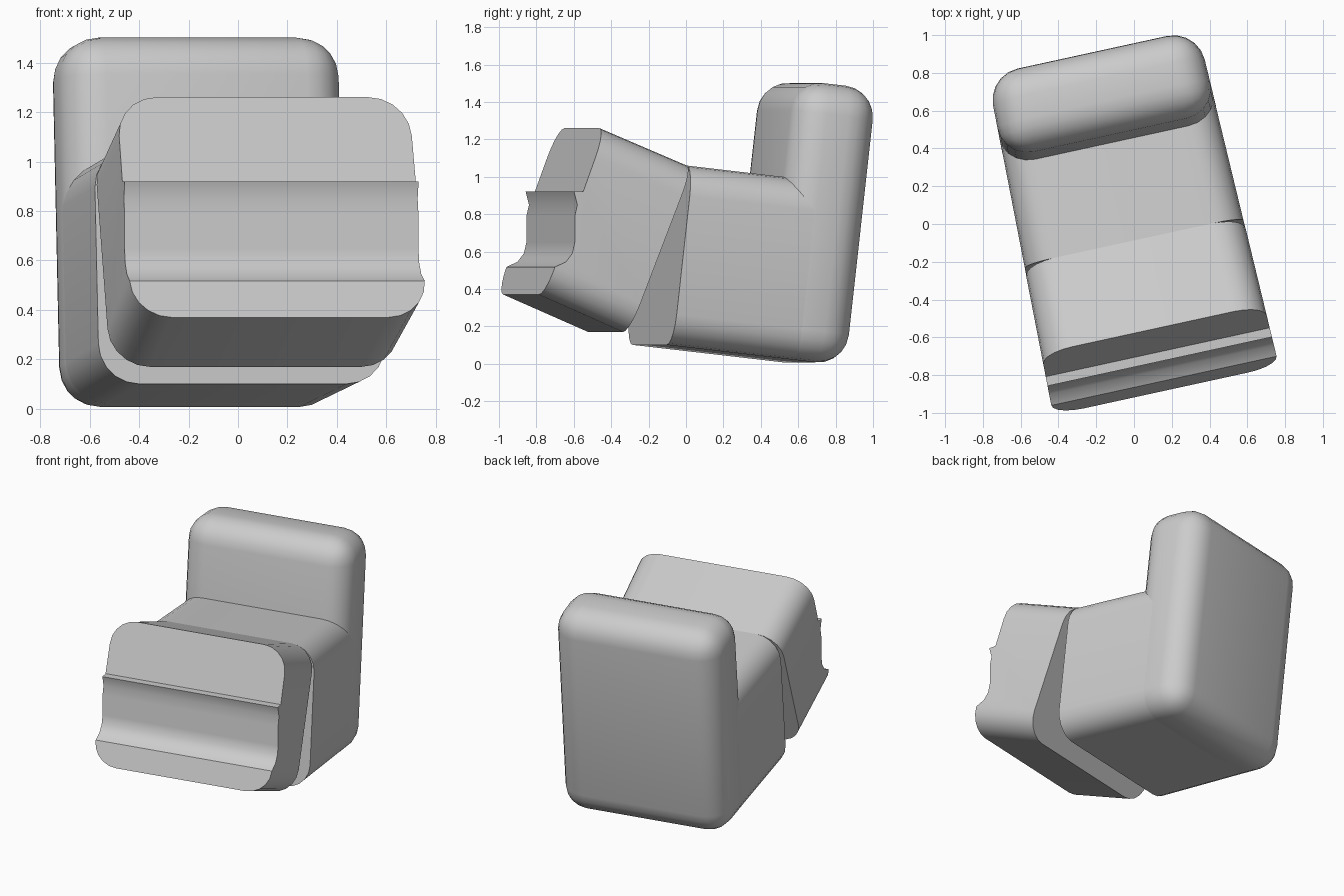
import bpy, bmesh, math

if "Cube" in bpy.data.objects:
    bpy.data.objects.remove(bpy.data.objects["Cube"])

TURN = math.radians(12.3)     # whole model is turned about z
LEAN = math.radians(6.5)      # seat and backrest lean backwards
HINGE = (-0.085, 1.06)        # seat front top edge (depth, height)
RADIUS, SEGS = 0.165, 5


def lean(p, q):
    """Seat coordinates (back, up) measured from the hinge -> (depth, height)."""
    c, s = math.cos(LEAN), math.sin(LEAN)
    return (HINGE[0] + p * c + q * s, HINGE[1] - p * s + q * c)


def prism(name, profile, round_sides=None, inset=0.0):
    """Extrude a side profile across the width and round chosen edges.
    round_sides: profile edge numbers whose side edges are rounded; None = all edges."""
    bm = bmesh.new()
    rings = []
    for side in (-1, 1):
        rings.append([bm.verts.new((-0.022 + side * (0.591 - 0.023 * v - inset), v, z))
                      for v, z in profile])
    a, b = rings
    n = len(profile)
    bm.faces.new(a)
    bm.faces.new(b[::-1])
    for i in range(n):
        j = (i + 1) % n
        bm.faces.new((a[i], b[i], b[j], a[j]))
    bmesh.ops.recalc_face_normals(bm, faces=bm.faces[:])
    if round_sides is None:
        edges = bm.edges[:]
    else:
        edges = [bm.edges.get((r[i], r[(i + 1) % n])) for r in rings for i in round_sides]
    bmesh.ops.bevel(bm, geom=edges, offset=RADIUS, offset_type='OFFSET',
                    segments=SEGS, profile=0.5, affect='EDGES')
    mesh = bpy.data.meshes.new(name)
    bm.to_mesh(mesh)
    bm.free()
    obj = bpy.data.objects.new(name, mesh)
    bpy.context.collection.objects.link(obj)
    obj.rotation_euler.z = TURN
    bpy.ops.object.select_all(action='DESELECT')
    obj.select_set(True)
    bpy.context.view_layer.objects.active = obj
    bpy.ops.object.shade_smooth_by_angle(angle=math.radians(30))
    return obj


# backrest: tall box, rounded all over
prism("backrest", [lean(0.535, 0.523), lean(0.986, 0.523),
                   lean(0.986, -0.965), lean(0.535, -0.965)])

# seat base: flat front, rounded long edges, runs into the backrest
prism("seat_base", [lean(0, 0), lean(0.77, 0), lean(0.77, -0.965), lean(0, -0.965)],
      round_sides=(0, 2), inset=0.001)

# front block: hinged upwards, with a lipped hollow step across its face
prism("front_block", [HINGE, (-0.565, 1.26), (-0.69, 0.92), (-0.74, 0.92),
                      (-0.722, 0.85), (-0.736, 0.79), (-0.736, 0.65),
                      (-0.75, 0.59), (-0.785, 0.545), (-0.845, 0.518),
                      (-0.897, 0.37), (-0.435, 0.17)],
      round_sides=(0, 10))
